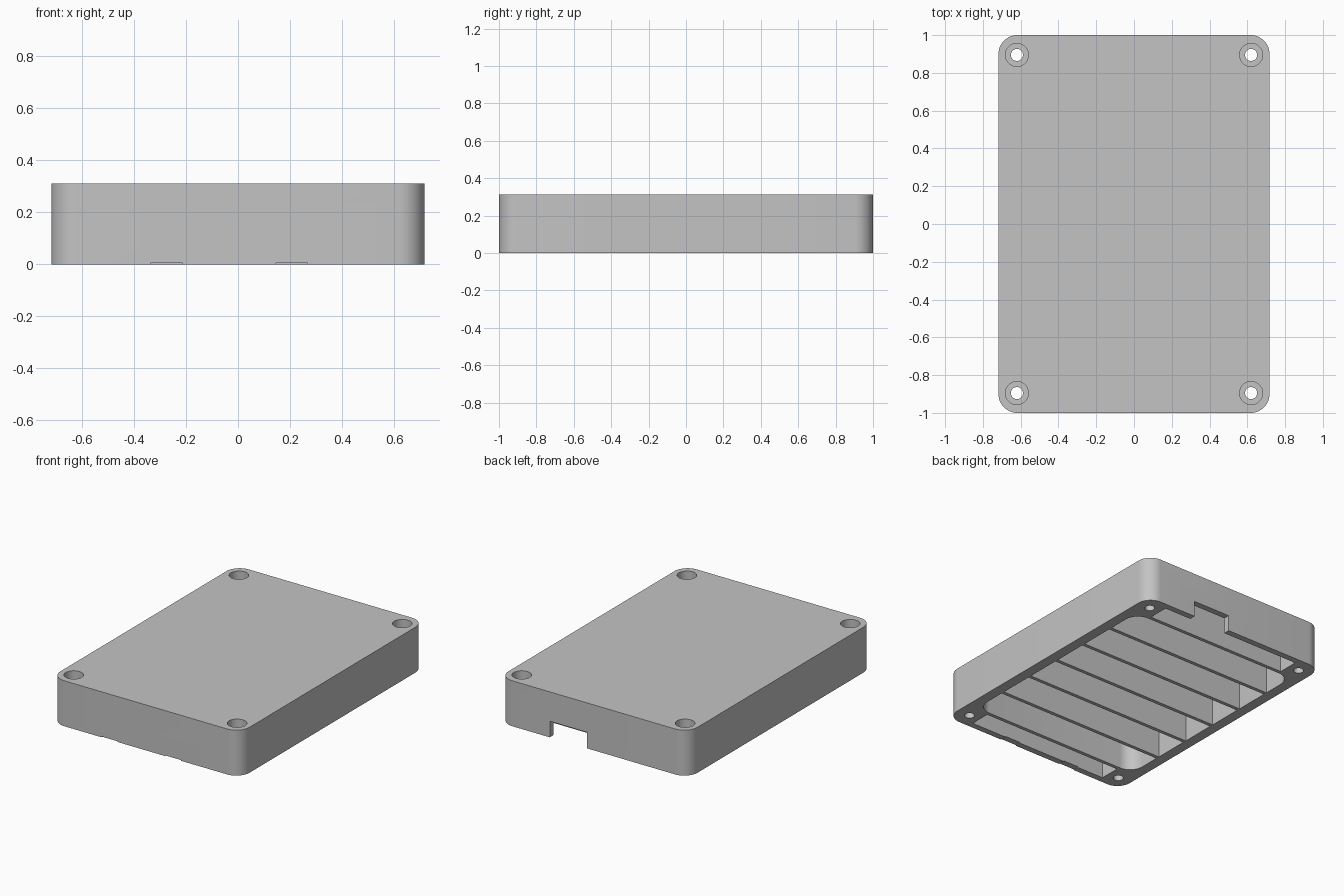
import bpy, bmesh, math

cube = bpy.data.objects.get("Cube")
if cube:
    bpy.data.objects.remove(cube, do_unlink=True)

W, L, H = 1.435, 2.0, 0.312      # outer size
CEILING = 0.27                   # underside of the top plate
WALL_X = 0.645                   # inner face of the side walls
PITCH = 0.267                    # divider spacing
RIB = 0.025                      # divider thickness

grey = bpy.data.materials.new("plain_grey")
grey.use_nodes = True
grey.diffuse_color = (0.55, 0.55, 0.55, 1)
grey.node_tree.nodes["Principled BSDF"].inputs["Base Color"].default_value = (0.55, 0.55, 0.55, 1)


def prism(name, x0, x1, y0, y1, z0, z1, radius=0, steps=12):
    """Upright block with optionally rounded vertical corners."""
    if radius:
        pts = []
        corners = [(x1, y1, -1, -1), (x0, y1, 1, -1), (x0, y0, 1, 1), (x1, y0, -1, 1)]
        for quarter, (x, y, sx, sy) in enumerate(corners):
            for i in range(steps + 1):
                a = (quarter + i / steps) * math.pi / 2
                pts.append((x + sx * radius + radius * math.cos(a),
                            y + sy * radius + radius * math.sin(a)))
    else:
        pts = [(x1, y1), (x0, y1), (x0, y0), (x1, y0)]
    return extrude(name, pts, z0, z1)


def cylinder(name, x, y, r, z0, z1, sides=40):
    angles = [i * math.tau / sides for i in range(sides)]
    return extrude(name, [(x + r * math.cos(a), y + r * math.sin(a)) for a in angles], z0, z1)


def extrude(name, pts, z0, z1):
    bm = bmesh.new()
    base = bm.faces.new([bm.verts.new((x, y, z0)) for x, y in pts])
    grown = bmesh.ops.extrude_face_region(bm, geom=[base])
    top = [v for v in grown["geom"] if isinstance(v, bmesh.types.BMVert)]
    bmesh.ops.translate(bm, verts=top, vec=(0, 0, z1 - z0))
    bmesh.ops.recalc_face_normals(bm, faces=bm.faces)
    mesh = bpy.data.meshes.new(name)
    bm.to_mesh(mesh)
    bm.free()
    mesh.materials.append(grey)
    obj = bpy.data.objects.new(name, mesh)
    bpy.context.collection.objects.link(obj)
    return obj


def activate(obj):
    bpy.ops.object.select_all(action='DESELECT')
    obj.select_set(True)
    bpy.context.view_layer.objects.active = obj


def cut(target, cutter):
    cutter.hide_render = True
    mod = target.modifiers.new("cut", 'BOOLEAN')
    mod.operation = 'DIFFERENCE'
    mod.solver = 'EXACT'
    mod.object = cutter
    activate(target)
    bpy.ops.object.modifier_apply(modifier=mod.name)
    bpy.data.objects.remove(cutter, do_unlink=True)


# Shell with a rounded main cavity, open underneath
shell = prism("case_shell", -W / 2, W / 2, -L / 2, L / 2, 0, H, 0.1)
end = 3 * PITCH
cut(shell, prism("main_cavity", -WALL_X, WALL_X, -end + RIB / 2, end - RIB / 2, -0.1, CEILING, 0.1))

# Narrow pockets between the screw posts at both ends
for s in (-1, 1):
    y0, y1 = sorted((s * (end + RIB / 2), s * 0.957))
    cut(shell, prism("end_pocket", -0.54, 0.54, y0, y1, -0.1, CEILING))

# Countersunk screw holes
for sx in (-1, 1):
    for sy in (-1, 1):
        x, y = sx * 0.62, sy * 0.895
        cut(shell, cylinder("screw_hole", x, y, 0.032, -0.1, H + 0.1))
        cut(shell, cylinder("screw_head_recess", x, y, 0.061, H - 0.09, H + 0.1))

# Connector notch in the back wall and two shallow slots under the front wall
cut(shell, prism("back_notch", 0.05, 0.334, 0.94, 1.1, -0.1, 0.11))
for x in (-0.275, 0.207):
    cut(shell, prism("front_slot", x - 0.061, x + 0.061, -1.1, -0.94, -0.1, 0.005))

activate(shell)
bpy.ops.object.shade_smooth_by_angle(angle=math.radians(30))

# Cross dividers inside the cavity
for i in range(-2, 3):
    y = i * PITCH
    prism(f"divider_{i + 3}", -WALL_X, WALL_X, y - RIB / 2, y + RIB / 2, 0, CEILING)
